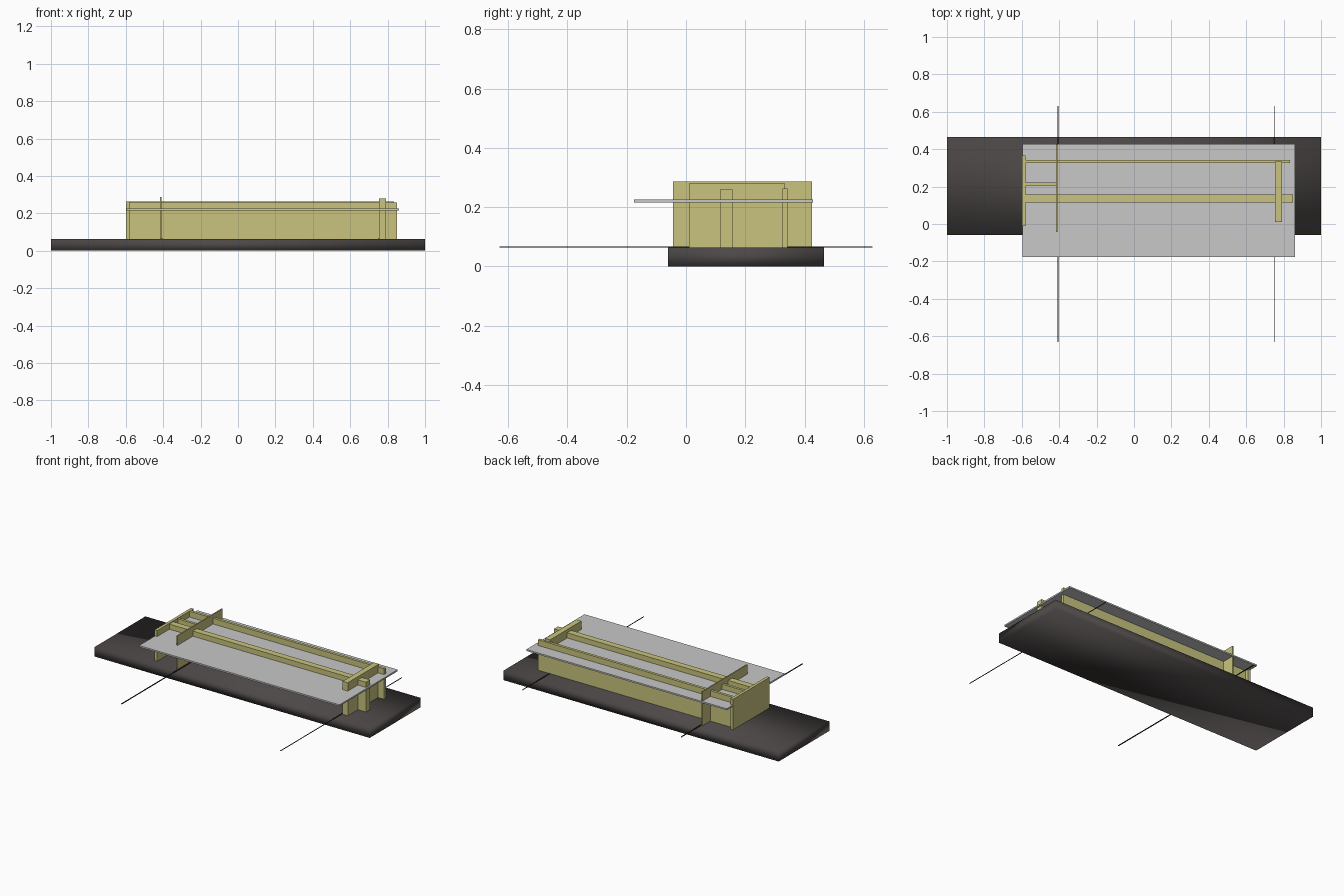
import bpy

if "Cube" in bpy.data.objects:
    bpy.data.objects.remove(bpy.data.objects["Cube"])


def material(name, rgb):
    m = bpy.data.materials.new(name)
    m.diffuse_color = (*rgb, 1.0)
    m.use_nodes = True
    m.node_tree.nodes["Principled BSDF"].inputs["Base Color"].default_value = m.diffuse_color
    return m


dark = material("dark_ground", (0.072, 0.064, 0.062))
yellow = material("pale_yellow", (0.58, 0.55, 0.21))
grey = material("light_grey", (0.57, 0.58, 0.57))
black = material("brown_black", (0.03, 0.02, 0.015))


def box(name, mat, x, y, z):
    """Box from (min, max) ranges on each axis."""
    bpy.ops.mesh.primitive_cube_add(size=1, location=[sum(r) / 2 for r in (x, y, z)])
    ob = bpy.context.object
    ob.name = name
    ob.scale = [r[1] - r[0] for r in (x, y, z)]
    bpy.ops.object.transform_apply(location=False, rotation=False, scale=True)
    ob.data.materials.append(mat)
    return ob


G = 0.063  # top of the ground slab

# Ground slab, smooth shaded over its corners
slab = box("ground_slab", dark, (-1, 1), (-0.06, 0.466), (0, G))
slab.data.shade_smooth()

# Walls: name, x range, y range, top height
walls = [
    ("left_end_wall", (-0.599, -0.58), (-0.012, 0.367), 0.264),
    ("tall_cross_wall", (-0.417, -0.409), (-0.044, 0.425), 0.287),
    ("right_cross_wall", (0.754, 0.791), (0.01, 0.334), 0.28),
    ("long_middle_wall", (-0.58, 0.85), (0.115, 0.157), 0.259),
    ("long_back_wall", (-0.58, 0.835), (0.325, 0.343), 0.263),
    ("short_inner_wall", (-0.58, -0.415), (0.204, 0.221), 0.259),
]
for name, x, y, top in walls:
    box(name, yellow, x, y, (G, top))

# Flat roof sheet crossed by the walls
box("roof_sheet", grey, (-0.596, 0.861), (-0.176, 0.429), (0.215, 0.225))

# Thin rods lying across the slab
for name, x, r in (("left_rod", -0.406, 0.003), ("right_rod", 0.749, 0.0015)):
    box(name, black, (x - r, x + r), (-0.63, 0.63), (G, G + 0.004))
